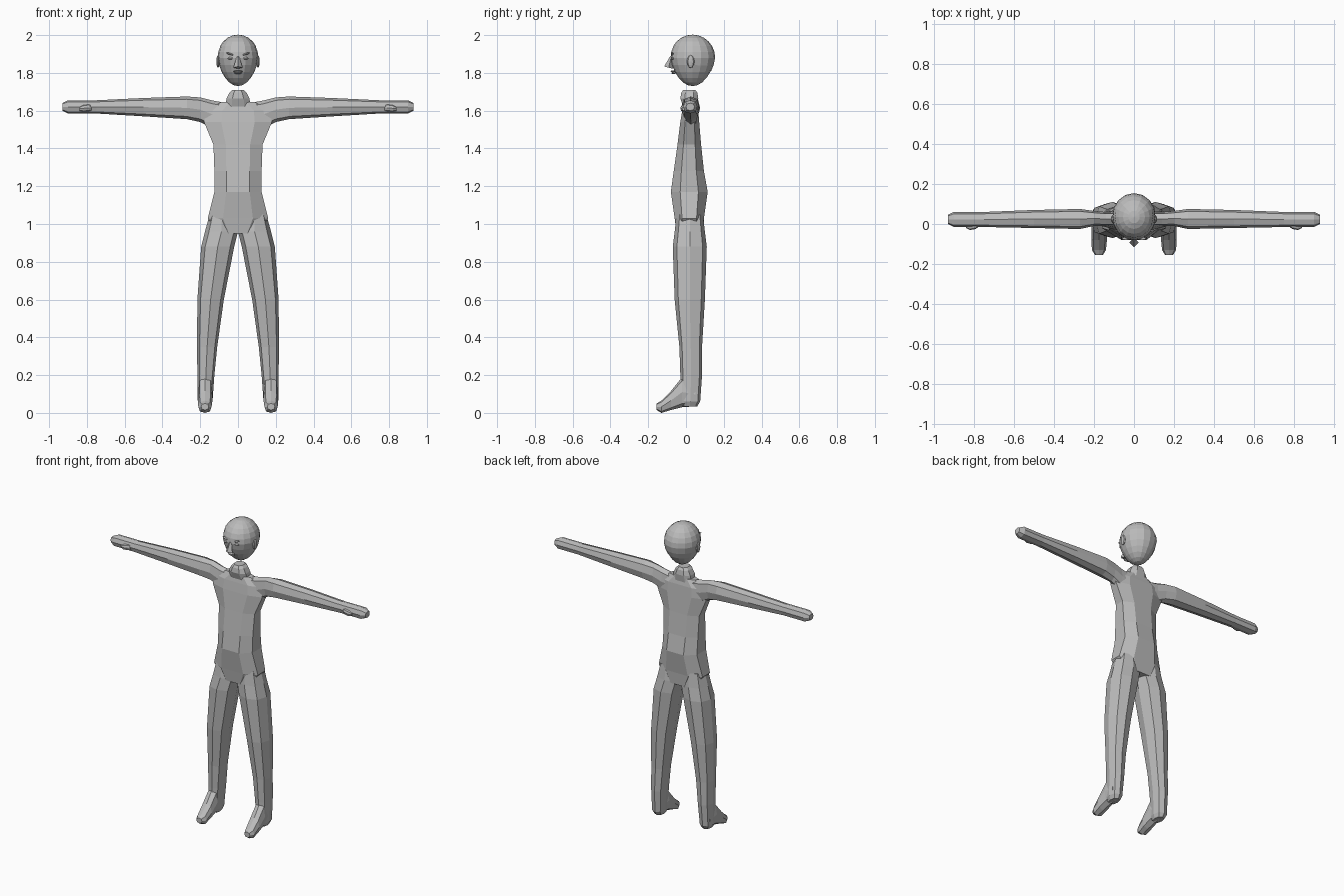
import bpy
import bmesh
from math import cos, sin, pi, copysign
from mathutils import Matrix, Vector

default_cube = bpy.data.objects.get("Cube")
if default_cube:
    bpy.data.objects.remove(default_cube, do_unlink=True)

material = bpy.data.materials.new("plain grey")
material.use_nodes = True
grey = (0.5, 0.5, 0.5, 1)
material.diffuse_color = grey
material.node_tree.nodes["Principled BSDF"].inputs["Base Color"].default_value = grey


def finish(name, bm):
    """Turn a bmesh into a grey, flat shaded object."""
    bmesh.ops.recalc_face_normals(bm, faces=bm.faces)
    mesh = bpy.data.meshes.new(name)
    bm.to_mesh(mesh)
    bm.free()
    mesh.materials.append(material)
    part = bpy.data.objects.new(name, mesh)
    bpy.context.collection.objects.link(part)
    return part


def squash(value, power):
    return copysign(abs(value) ** power, value)


def loft(name, axis, rings, flat=False, power=0.8, side=1):
    """Skin eight-sided rings given as (position, u low, u high, v low, v high)."""
    bm = bmesh.new()
    loops = []
    shift = pi / 8 if flat else 0
    for position, u_low, u_high, v_low, v_high in rings:
        loop = []
        for step in range(8):
            angle = step * pi / 4 + shift
            reach = cos(shift)
            u = (u_low + u_high) / 2 + (u_high - u_low) / 2 * squash(cos(angle) / reach, power)
            v = (v_low + v_high) / 2 + (v_high - v_low) / 2 * squash(sin(angle) / reach, power)
            point = {"x": (position, u, v), "y": (u, position, v), "z": (u, v, position)}[axis]
            loop.append(bm.verts.new((point[0] * side, point[1], point[2])))
        loops.append(loop)
    for lower, upper in zip(loops, loops[1:]):
        for i in range(8):
            j = (i + 1) % 8
            bm.faces.new((lower[i], lower[j], upper[j], upper[i]))
    bm.faces.new(loops[0])
    bm.faces.new(loops[-1])
    return finish(name, bm)


# Trunk and neck
loft("torso", "z", [
    (0.95, -0.1, 0.1, -0.05, 0.09),
    (1.03, -0.16, 0.16, -0.06, 0.095),
    (1.17, -0.125, 0.125, -0.08, 0.115),
    (1.28, -0.125, 0.125, -0.065, 0.095),
    (1.42, -0.13, 0.13, -0.045, 0.08),
    (1.54, -0.18, 0.18, -0.03, 0.07),
    (1.6, -0.17, 0.17, -0.02, 0.065),
    (1.645, -0.09, 0.09, -0.01, 0.055),
], flat=True)
loft("neck", "z", [
    (1.62, -0.07, 0.07, -0.015, 0.06),
    (1.665, -0.06, 0.06, -0.03, 0.065),
    (1.695, -0.045, 0.045, -0.025, 0.06),
    (1.71, -0.03, 0.03, -0.015, 0.05),
], flat=True)

# Limbs
arm = [
    (0.06, -0.01, 0.06, 1.5, 1.64),
    (0.14, -0.01, 0.06, 1.51, 1.655),
    (0.2, -0.01, 0.065, 1.54, 1.67),
    (0.27, -0.025, 0.075, 1.555, 1.675),
    (0.5, -0.02, 0.07, 1.57, 1.667),
    (0.75, -0.015, 0.06, 1.585, 1.655),
    (0.9, -0.015, 0.06, 1.585, 1.655),
    (0.93, 0, 0.045, 1.6, 1.64),
]
thumb = [
    (0.76, 0, 0.03, 1.6, 1.63),
    (0.79, -0.025, 0.02, 1.595, 1.635),
    (0.82, -0.03, 0.01, 1.595, 1.63),
    (0.84, -0.02, 0, 1.6, 1.62),
]
leg = [
    (1.05, 0.02, 0.15, -0.05, 0.09),
    (0.96, 0, 0.175, -0.06, 0.1),
    (0.88, 0.02, 0.195, -0.07, 0.11),
    (0.6, 0.075, 0.215, -0.06, 0.1),
    (0.35, 0.11, 0.217, -0.035, 0.085),
    (0.2, 0.125, 0.215, -0.03, 0.085),
    (0.06, 0.135, 0.213, -0.03, 0.075),
    (0.035, 0.145, 0.2, -0.02, 0.06),
]
foot = [
    (0.05, 0.14, 0.21, 0.035, 0.16),
    (-0.02, 0.135, 0.212, 0.03, 0.19),
    (-0.08, 0.135, 0.213, 0.015, 0.115),
    (-0.13, 0.14, 0.21, 0, 0.065),
    (-0.155, 0.155, 0.195, 0.015, 0.05),
]
for word, side in (("left", 1), ("right", -1)):
    loft(word + "_arm", "x", arm, side=side)
    loft(word + "_thumb", "x", thumb, side=side)
    loft(word + "_leg", "z", leg, side=side)
    loft(word + "_foot", "y", foot, side=side)

# Egg shaped head
centre = Vector((0, 0.035, 1.88))


def egg(swell=1):
    bm = bmesh.new()
    bmesh.ops.create_uvsphere(bm, u_segments=16, v_segments=12, radius=1)
    for vert in bm.verts:
        x, y, z = vert.co
        taper = 1 + 0.15 * min(z, 0)
        depth = 0.12 if z > 0 else 0.15
        vert.co = centre + swell * Vector((x * 0.108 * taper, y * 0.117 * taper, z * depth))
    return bm


finish("head", egg())

# Hair shell, open over the face and ears
bm = egg(1.02)
for normal, point in (((0, 0, 1), (0, 0, 1.94)), ((0, 0, 1), (0, 0, 1.81)), ((0, 1, 0), (0, 0.06, 0))):
    bmesh.ops.bisect_plane(bm, geom=bm.verts[:] + bm.edges[:] + bm.faces[:],
                           plane_co=point, plane_no=normal)
bare = []
for face in bm.faces:
    mid = face.calc_center_median()
    if mid.z < 1.81 or (mid.z < 1.94 and mid.y < 0.06):
        bare.append(face)
bmesh.ops.delete(bm, geom=bare, context="FACES")
finish("hair", bm)


def blob(name, place, size, tilt=0):
    """Small faceted ellipsoid for a facial feature."""
    bm = bmesh.new()
    bmesh.ops.create_uvsphere(bm, u_segments=8, v_segments=6, radius=1)
    bm.transform(Matrix.Translation(place) @ Matrix.Rotation(tilt, 4, "Y")
                 @ Matrix.Diagonal((*size, 1)))
    return finish(name, bm)


# Face
for word, side in (("left", 1), ("right", -1)):
    blob(word + "_eyebrow", (side * 0.042, -0.073, 1.9), (0.02, 0.008, 0.005), side * -0.3)
    blob(word + "_eye", (side * 0.04, -0.07, 1.877), (0.015, 0.01, 0.007))
    blob(word + "_ear", (side * 0.106, 0.025, 1.86), (0.009, 0.02, 0.034))
blob("upper_lip", (0, -0.07, 1.808), (0.026, 0.012, 0.005))
blob("lower_lip", (0, -0.066, 1.799), (0.022, 0.012, 0.005))

# Wedge nose
bm = bmesh.new()
bmesh.ops.create_cone(bm, cap_ends=True, segments=4, radius1=0.024, radius2=0.007, depth=0.06)
bm.transform(Matrix.Translation((0, -0.085, 1.857)) @ Matrix.Rotation(-0.25, 4, "X"))
finish("nose", bm)
